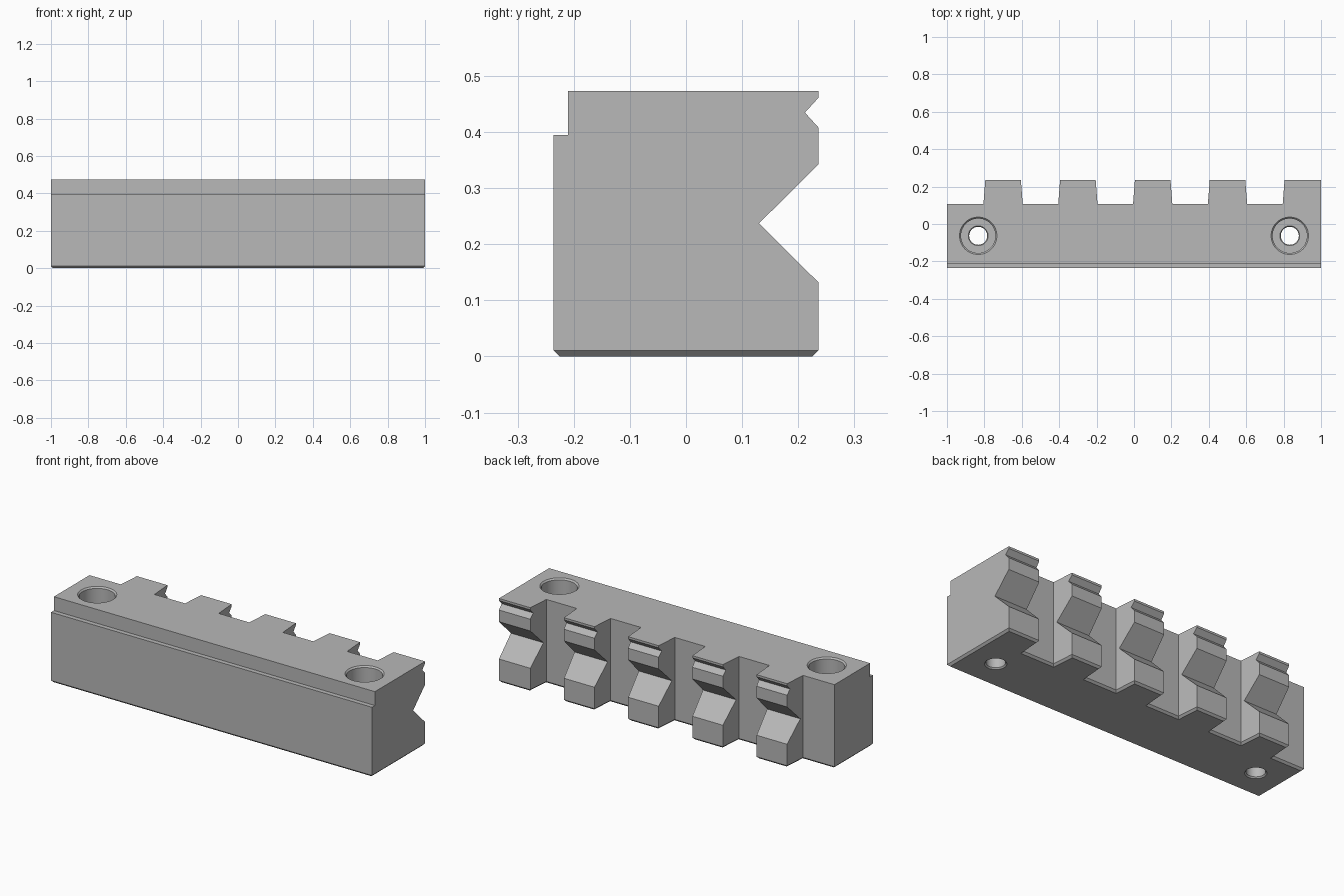
import bpy
import bmesh
from math import cos, sin, pi, radians

default = bpy.data.objects.get("Cube")
if default:
    bpy.data.objects.remove(default, do_unlink=True)

# Overall sizes
HALF_X, HALF_Y, HEIGHT = 1.0, 0.236, 0.473
SLOT_Y, CHAMFER, TAPER = 0.107, 0.011, 0.005
HOLE_X, HOLE_Y, SIDES = 0.833, -0.063, 64

steel = bpy.data.materials.new("plain grey")
steel.use_nodes = True
GREY = (0.48, 0.48, 0.48, 1)
steel.diffuse_color = GREY
steel.node_tree.nodes["Principled BSDF"].inputs["Base Color"].default_value = GREY


def make_object(name, bm):
    bmesh.ops.recalc_face_normals(bm, faces=bm.faces)
    mesh = bpy.data.meshes.new(name)
    bm.to_mesh(mesh)
    bm.free()
    mesh.materials.append(steel)
    obj = bpy.data.objects.new(name, mesh)
    bpy.context.collection.objects.link(obj)
    return obj


def prism(name, points, sweep):
    """Extrude a closed outline of 3D points along a vector."""
    bm = bmesh.new()
    face = bm.faces.new([bm.verts.new(p) for p in points])
    ext = bmesh.ops.extrude_face_region(bm, geom=[face])
    verts = [v for v in ext["geom"] if isinstance(v, bmesh.types.BMVert)]
    bmesh.ops.translate(bm, verts=verts, vec=sweep)
    return make_object(name, bm)


def lengthwise_cutter(name, profile):
    """Prism along x from a (y, z) profile, longer than the block."""
    return prism(name, [(-HALF_X - 0.1, y, z) for y, z in profile], (2 * HALF_X + 0.2, 0, 0))


def lathe(name, x, y, profile):
    """Solid of revolution about a vertical axis from (radius, z) pairs."""
    bm = bmesh.new()
    rings = [[bm.verts.new((x + r * cos(2 * pi * i / SIDES), y + r * sin(2 * pi * i / SIDES), z))
              for i in range(SIDES)] for r, z in profile]
    for a, b in zip(rings, rings[1:]):
        for i in range(SIDES):
            j = (i + 1) % SIDES
            bm.faces.new((a[i], a[j], b[j], b[i]))
    bm.faces.new(rings[0])
    bm.faces.new(rings[-1])
    return make_object(name, bm)


# Toothed footprint: five teeth along the back, the last flush with the end
outline = [(-HALF_X, -HALF_Y), (HALF_X, -HALF_Y)]
for i in reversed(range(5)):
    left, right = -0.8 + 0.4 * i, -0.6 + 0.4 * i
    if i == 4:
        outline.append((HALF_X, HALF_Y))
    else:
        outline += [(right + TAPER, SLOT_Y), (right - TAPER, HALF_Y)]
    outline += [(left + TAPER, HALF_Y), (left - TAPER, SLOT_Y)]
outline.append((-HALF_X, SLOT_Y))
block = prism("toothed_block", [(x, y, CHAMFER) for x, y in outline], (0, 0, HEIGHT - CHAMFER))

# Chamfer around the whole underside
bm = bmesh.new()
bm.from_mesh(block.data)
bm.normal_update()
bottom = [f for f in bm.faces if f.normal.z < -0.9]
bmesh.ops.inset_region(bm, faces=bottom, thickness=CHAMFER, depth=CHAMFER, use_even_offset=True)
low = min(v.co.z for v in bm.verts)
for v in bm.verts:
    if v.co.z < CHAMFER - 0.001 or v.co.z == low:
        v.co.z = 0
bm.to_mesh(block.data)
bm.free()


def v_profile(depth_y, low_z, high_z):
    """V opening towards the back, its slopes carried on past the surface."""
    mid, half = (low_z + high_z) / 2, (high_z - low_z) / 2
    over = 0.02
    slope = half / (HALF_Y - depth_y)
    reach = half + over * slope
    return [(depth_y, mid), (HALF_Y + over, mid - reach), (HALF_Y + over, mid + reach)]


# Large and small V grooves, front step
cutters = [
    lengthwise_cutter("large_groove_cutter", v_profile(0.13, 0.132, 0.342)),
    lengthwise_cutter("small_groove_cutter", v_profile(0.212, 0.408, 0.461)),
    lengthwise_cutter("front_step_cutter",
                      [(-0.3, 0.395), (-0.21, 0.395), (-0.21, 0.6), (-0.3, 0.6)]),
]

# Counterbored screw holes with chamfered rims
bore = [(0.065, -0.01), (0.055, 0), (0.048, 0.007), (0.048, 0.303), (0.053, 0.308),
        (0.092, 0.308), (0.092, HEIGHT - 0.008), (0.1, HEIGHT), (0.11, HEIGHT + 0.01)]
for side, x in (("right", -HOLE_X), ("left", HOLE_X)):
    cutters.append(lathe(side + "_hole_cutter", x, HOLE_Y, bore))

bpy.ops.object.select_all(action="DESELECT")
bpy.context.view_layer.objects.active = block
block.select_set(True)
for cutter in cutters:
    cutter.hide_render = True
    mod = block.modifiers.new(cutter.name, "BOOLEAN")
    mod.operation = "DIFFERENCE"
    mod.solver = "EXACT"
    mod.object = cutter
    bpy.ops.object.modifier_apply(modifier=mod.name)
    bpy.data.objects.remove(cutter, do_unlink=True)

bpy.ops.object.shade_smooth_by_angle(angle=radians(20))
